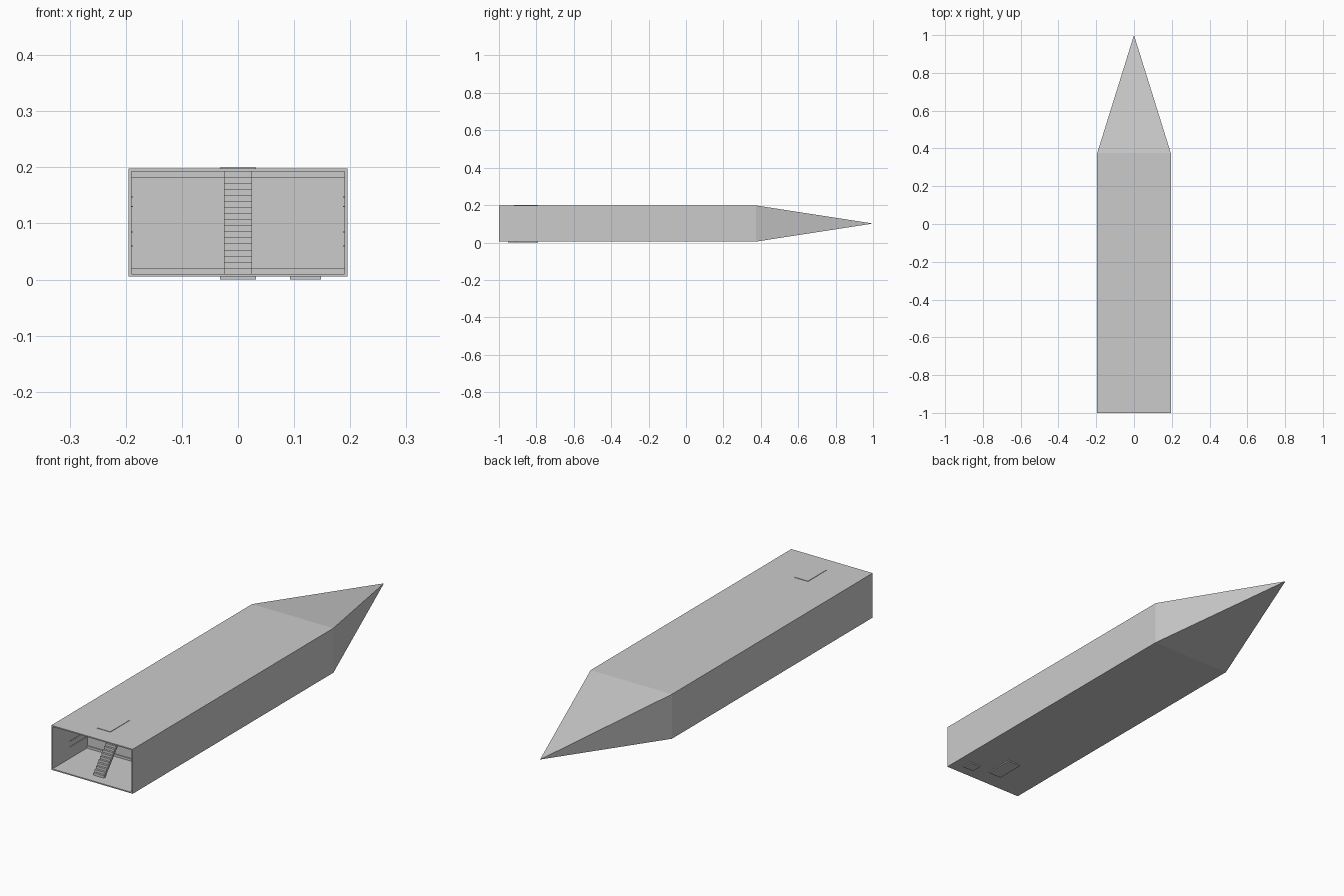
import bpy, bmesh
from mathutils import Vector

if "Cube" in bpy.data.objects:
    bpy.data.objects.remove(bpy.data.objects["Cube"])

HALF, Z0, Z1 = 0.195, 0.005, 0.198   # hull half width, underside, roof
Y_FRONT, Y_SHOULDER, Y_BULKHEAD = -1.0, 0.375, -0.76
WALL = 0.005


def finish(name, bm):
    bmesh.ops.recalc_face_normals(bm, faces=bm.faces)
    mesh = bpy.data.meshes.new(name)
    bm.to_mesh(mesh)
    bm.free()
    obj = bpy.data.objects.new(name, mesh)
    bpy.context.collection.objects.link(obj)
    return obj


def box(name, lo, hi):
    bm = bmesh.new()
    bmesh.ops.create_cube(bm, size=1)
    lo, hi = Vector(lo), Vector(hi)
    for v in bm.verts:
        v.co = (lo + hi) / 2 + v.co * (hi - lo)
    return finish(name, bm)


def ring(bm, y, inset):
    a, b, t = HALF - inset, Z0 + inset, Z1 - inset
    return [bm.verts.new(p) for p in ((-a, y, b), (a, y, b), (a, y, t), (-a, y, t))]


# Hull: rectangular tube with a pyramid nose and a recessed open front room
bm = bmesh.new()
rings = [ring(bm, Y_BULKHEAD, WALL), ring(bm, Y_FRONT, WALL),
         ring(bm, Y_FRONT, 0), ring(bm, Y_SHOULDER, 0)]
for r0, r1 in zip(rings, rings[1:]):
    for i in range(4):
        j = (i + 1) % 4
        bm.faces.new((r0[i], r0[j], r1[j], r1[i]))
bm.faces.new(rings[0])
tip = bm.verts.new((0, 1, (Z0 + Z1) / 2))
for i in range(4):
    bm.faces.new((rings[-1][i], rings[-1][(i + 1) % 4], tip))
finish("hull", bm)

# Staircase: sawtooth profile extruded across the width
STEPS, y_a, y_b = 17, -0.955, -0.80
z_a, z_b = Z0 + WALL, Z1 - WALL
dy, dz = (y_b - y_a) / STEPS, (z_b - z_a) / STEPS
profile = []
for i in range(STEPS):
    profile += [(y_a + i * dy, z_a + i * dz), (y_a + i * dy, z_a + (i + 1) * dz)]
profile += [(y_b, z_b), (y_b + 0.01, z_b), (y_a + 0.01, z_a)]
bm = bmesh.new()
face = bm.faces.new([bm.verts.new((-0.025, y, z)) for y, z in profile])
ext = bmesh.ops.extrude_face_region(bm, geom=[face])
bmesh.ops.translate(bm, vec=(0.05, 0, 0),
                    verts=[g for g in ext["geom"] if isinstance(g, bmesh.types.BMVert)])
finish("staircase", bm)

# Hatch panels on the roof and underside
box("roof_hatch", (-0.032, -0.92, Z1 - 0.002), (0.032, -0.79, 0.2))
box("floor_hatch", (-0.032, -0.92, 0), (0.032, -0.79, Z0 + 0.001))
box("small_floor_hatch", (0.093, -0.952, 0), (0.148, -0.905, Z0 + 0.001))

# Trim boards on the bulkhead and battens along the side walls
inner = HALF - WALL
for i, (lo, hi) in enumerate(((Z0 + WALL, 0.02), (0.182, Z1 - WALL))):
    box(f"bulkhead_trim_{i}", (-inner, Y_BULKHEAD - 0.004, lo),
        (inner, Y_BULKHEAD, hi))
for i, z in enumerate((0.06, 0.085, 0.13, 0.147)):
    box(f"bulkhead_batten_{i}", (-inner, Y_BULKHEAD - 0.002, z - 0.001),
        (inner, Y_BULKHEAD, z + 0.001))
    for side in (-1, 1):
        xs = sorted((side * inner, side * (inner - 0.003)))
        box(f"wall_batten_{i}_{side}", (xs[0], -0.88, z - 0.001),
            (xs[1], Y_BULKHEAD, z + 0.001))
